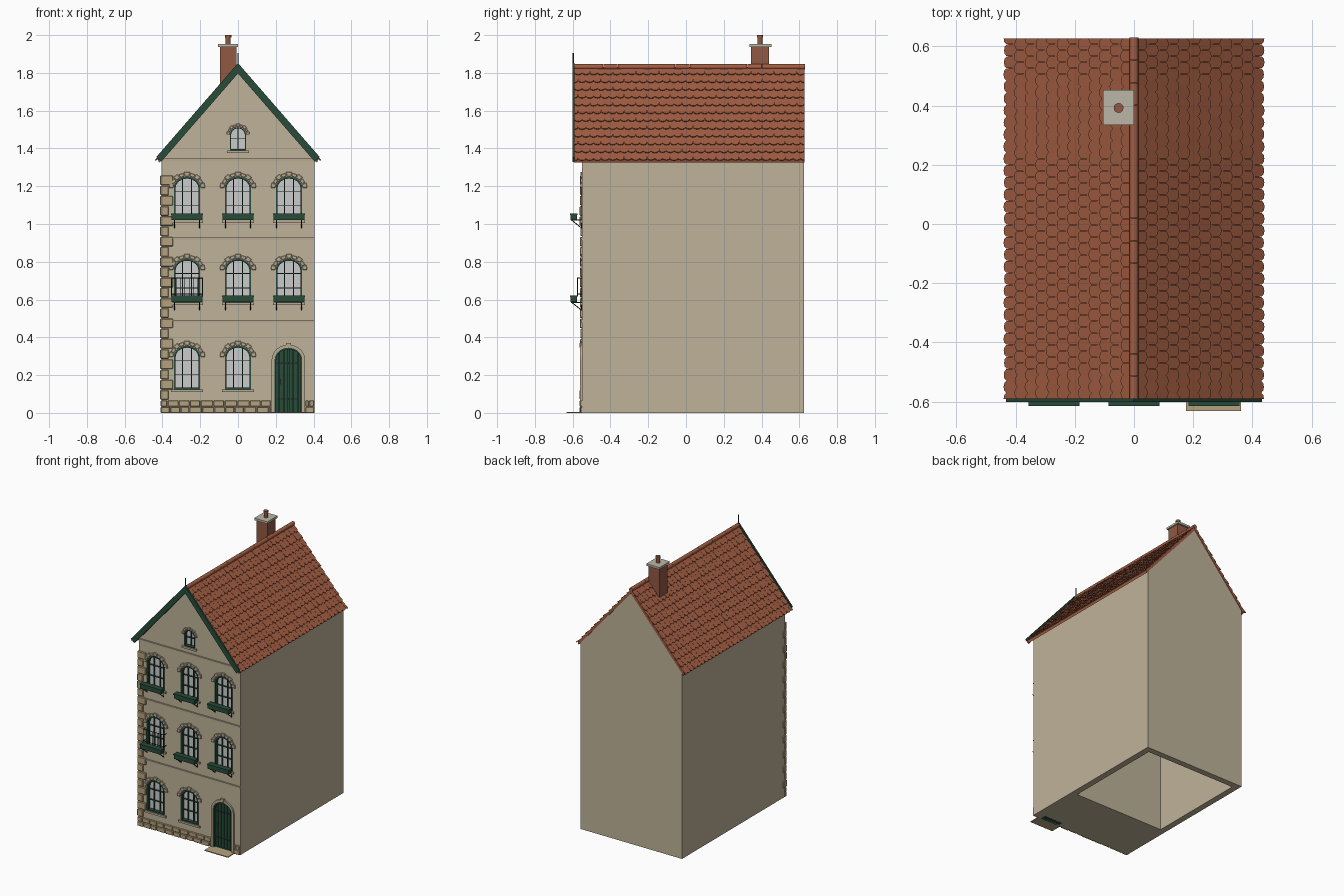
import bpy, bmesh, math, random
from mathutils import Vector, Matrix

if "Cube" in bpy.data.objects:
    bpy.data.objects.remove(bpy.data.objects["Cube"])

random.seed(4)
YF, YB, W = -0.55, 0.624, 0.405      # front wall, back wall, half width
SL = 1.15                            # roof slope


def material(name, c):
    m = bpy.data.materials.new(name)
    m.diffuse_color = (*c, 1)
    m.use_nodes = True
    m.node_tree.nodes["Principled BSDF"].inputs["Base Color"].default_value = m.diffuse_color
    return m


PLASTER = material("plaster", (0.52, 0.45, 0.32))
STONE = material("stone", (0.47, 0.36, 0.21))
TRIM = material("trim", (0.48, 0.41, 0.29))
GREEN = material("green_paint", (0.02, 0.07, 0.04))
IRON = material("iron", (0.02, 0.025, 0.025))
GLASS = material("glass", (0.62, 0.63, 0.65))
TILE = material("roof_tile", (0.36, 0.11, 0.055))
BRICK = material("brick", (0.28, 0.10, 0.055))
CAP = material("cap_stone", (0.5, 0.47, 0.38))


def finish(name, bm, mat, bevel=0, smooth=False):
    bmesh.ops.recalc_face_normals(bm, faces=bm.faces)
    me = bpy.data.meshes.new(name)
    bm.to_mesh(me)
    bm.free()
    ob = bpy.data.objects.new(name, me)
    bpy.context.collection.objects.link(ob)
    me.materials.append(mat)
    if bevel:
        b = ob.modifiers.new("bevel", "BEVEL")
        b.width, b.segments = bevel, 1
    if smooth:
        bpy.context.view_layer.objects.active = ob
        ob.select_set(True)
        bpy.ops.object.shade_smooth_by_angle(angle=math.radians(40))
        ob.select_set(False)
    return ob


def loft(bm, a, b):
    """Solid between two matching closed outlines."""
    a, b = [bm.verts.new(p) for p in a], [bm.verts.new(p) for p in b]
    bm.faces.new(a)
    bm.faces.new(b[::-1])
    for i in range(len(a)):
        j = (i + 1) % len(a)
        bm.faces.new((a[j], a[i], b[i], b[j]))


def prism(bm, pts, y0, y1):
    loft(bm, [(x, y0, z) for x, z in pts], [(x, y1, z) for x, z in pts])


def box(bm, x0, x1, y0, y1, z0, z1):
    prism(bm, [(x0, z0), (x1, z0), (x1, z1), (x0, z1)], y0, y1)


def rod(bm, p, q, r, seg=6):
    p, q = Vector(p), Vector(q)
    d = q - p
    m = Matrix.Translation((p + q) / 2) @ d.to_track_quat('Z', 'Y').to_matrix().to_4x4()
    bmesh.ops.create_cone(bm, cap_ends=True, segments=seg, radius1=r, radius2=r, depth=d.length, matrix=m)


def arch(cx, z0, w, top, rise, n=14):
    arc = [(cx + w * math.cos(math.pi * i / n), top - rise + rise * math.sin(math.pi * i / n)) for i in range(n + 1)]
    return [(cx - w, z0), (cx + w, z0)] + arc


def arch_z(dx, w, top, rise):
    return top - rise + rise * math.sqrt(max(0, 1 - (dx / w) ** 2))


def ring(bm, outer, inner, y0, y1):
    loops = [[bm.verts.new((x, y, z)) for x, z in pts]
             for pts, y in ((outer, y0), (inner, y0), (inner, y1), (outer, y1))]
    n = len(outer)
    for k in range(4):
        a, b = loops[k], loops[(k + 1) % 4]
        for i in range(n):
            bm.faces.new((a[i], a[(i + 1) % n], b[(i + 1) % n], b[i]))


# Openings: centre, sill, half width, top, rise, vertical bars, horizontal bars
windows = [(x, z, 0.07, z + 0.23, 0.06, 2, 2) for z in (0.125, 0.585, 1.02) for x in (-0.27, 0, 0.27)
           if not (z < 0.2 and x > 0.2)]
windows.append((0, 1.39, 0.042, 1.512, 0.04, 1, 1))
DOOR = (0.267, 0.0, 0.073, 0.345, 0.065)

# House body with recessed openings and the hollow base
bm = bmesh.new()
prism(bm, [(-W, 0), (W, 0), (W, 1.805 - SL * W), (0, 1.805), (-W, 1.805 - SL * W)], YF, YB)
body = finish("house_walls", bm, PLASTER)
bm = bmesh.new()
for w in windows:
    prism(bm, arch(*w[:5]), -0.65, -0.51)
prism(bm, arch(DOOR[0], -0.1, *DOOR[2:]), -0.65, -0.51)
box(bm, -0.36, 0.36, -0.155, 0.58, -0.1, 1.25)
cutter = finish("opening_cutter", bm, PLASTER)
cutter.hide_render = True
mod = body.modifiers.new("openings", "BOOLEAN")
mod.operation, mod.solver, mod.object = "DIFFERENCE", "EXACT", cutter
bpy.context.view_layer.objects.active = body
bpy.ops.object.modifier_apply(modifier=mod.name)
bpy.data.objects.remove(cutter)

# Windows: frames, bars, panes and the stone arches over them
frame, pane, stones, sills = (bmesh.new() for _ in range(4))


def arch_stones(cx, w, top, rise, count, size):
    def at(t, off):
        return (cx + (w + off) * math.cos(t), top - rise + (rise + off) * math.sin(t))
    for i in range(count):
        t0, t1 = (math.pi * (i + k) / count for k in (0.05, 0.95))
        o = size if i % 2 == 0 else size * 0.8
        prism(stones, [at(t0, 0.003), at(t0, o), at(t1, o), at(t1, 0.003)], -0.559, -0.54)


for cx, z0, w, top, rise, nv, nh in windows:
    f = w * 0.14
    ring(frame, arch(cx, z0, w, top, rise), arch(cx, z0 + f, w - f, top - f, rise - f), -0.554, -0.518)
    prism(pane, arch(cx, z0 + 0.004, w - 0.004, top - 0.004, rise - 0.004), -0.528, -0.512)
    for i in range(nv):
        dx = -w + 2 * w * (i + 1) / (nv + 1)
        box(frame, cx + dx - 0.002, cx + dx + 0.002, -0.54, -0.52, z0, arch_z(dx, w, top, rise) - 0.004)
    for i in range(nh):
        z = z0 + (top - z0) * (i + 1) / (nh + 1)
        box(frame, cx - w + 0.003, cx + w - 0.003, -0.54, -0.52, z - 0.002, z + 0.002)
    arch_stones(cx, w, top, rise, 9, 0.027 if w > 0.05 else 0.02)
    box(sills, cx - w - 0.015, cx + w + 0.015, -0.562, -0.54, z0 - 0.014, z0)
finish("window_frames", frame, GREEN)
finish("window_panes", pane, GLASS)
finish("arch_stones", stones, TRIM, 0.002)
finish("window_sills", sills, TRIM)

# Door with planks, surround, handle and step
cx, z0, w, top, rise = DOOR
bm = bmesh.new()
prism(bm, arch(cx, 0, w, top, rise), -0.53, -0.512)
ring(bm, arch(cx, 0, w, top, rise), arch(cx, 0.006, w - 0.008, top - 0.008, rise - 0.008), -0.554, -0.515)
for i in range(6):
    a, b = (-w + 2 * w * (i + k) / 6 for k in (0.08, 0.92))
    prism(bm, [(cx + a, 0.002), (cx + b, 0.002), (cx + b, arch_z(b, w, top, rise) - 0.003),
               (cx + a, arch_z(a, w, top, rise) - 0.003)], -0.538, -0.52)
finish("door", bm, GREEN)
bm = bmesh.new()
ring(bm, arch(cx, 0, w + 0.016, top + 0.016, rise + 0.016), arch(cx, 0, w, top, rise), -0.56, -0.54)
prism(bm, [(cx - 0.009, top), (cx + 0.009, top), (cx + 0.014, top + 0.026), (cx - 0.014, top + 0.026)], -0.565, -0.54)
finish("door_surround", bm, TRIM)
bm = bmesh.new()
rod(bm, (cx - 0.045, -0.548, 0.15), (cx - 0.045, -0.548, 0.18), 0.003)
for z in (0.07, 0.26):
    box(bm, cx - 0.062, cx + 0.055, -0.541, -0.53, z, z + 0.006)
finish("door_ironwork", bm, IRON)
bm = bmesh.new()
box(bm, 0.175, 0.362, -0.632, -0.55, 0, 0.006)
finish("door_step", bm, STONE)

# Stone plinth and corner quoins
bm = bmesh.new()
for z, shift in ((0, 0), (0.0335, 0.03)):
    for xa, xb in ((-W - 0.004, 0.176), (0.358, W)):
        x = xa
        while x < xb - 0.01:
            e = min(xb, x + random.uniform(0.045, 0.07) - (shift if x == xa else 0))
            box(bm, x, e - 0.003, random.uniform(-0.563, -0.559), -0.54, z, z + 0.0315)
            x = e
finish("plinth_stones", bm, STONE, 0.003)
bm = bmesh.new()
n = 22
for i in range(n):
    z = 0.07 + i * 1.19 / n
    wide = 0.068 if i % 2 else 0.045
    box(bm, -0.412, -0.412 + wide, random.uniform(-0.563, -0.559), -0.545 + (0 if i % 2 else 0.022), z, z + 0.051)
finish("corner_quoins", bm, STONE, 0.004)

# String courses
bm = bmesh.new()
for z in (0.478, 0.914, 1.332):
    box(bm, -W + 0.001, W - 0.001, -0.556, -0.54, z, z + 0.015)
    box(bm, -W + 0.001, W - 0.001, -0.56, -0.54, z + 0.009, z + 0.015)
finish("string_courses", bm, TRIM)

# Flower boxes on iron brackets, and the small railing
boxes, iron = bmesh.new(), bmesh.new()
for cx, z0, w, *_ in windows[2:8]:
    z = z0 + 0.002
    box(boxes, cx - 0.083, cx + 0.083, -0.612, -0.578, z, z + 0.034)
    box(boxes, cx - 0.086, cx + 0.086, -0.615, -0.575, z + 0.026, z + 0.034)
    for s in (-1, 1):
        x = cx + s * 0.066
        rod(iron, (x, -0.61, z - 0.002), (x, -0.55, z - 0.002), 0.0025)
        rod(iron, (x, -0.605, z - 0.002), (x, -0.555, z - 0.042), 0.0025)
        rod(iron, (x, -0.554, z), (x, -0.554, z - 0.046), 0.0025)
finish("flower_boxes", boxes, GREEN)
for z in (0.63, 0.715):
    rod(iron, (-0.352, -0.575, z), (-0.188, -0.575, z), 0.0025)
    for x in (-0.352, -0.188):
        rod(iron, (x, -0.577, z), (x, -0.548, z), 0.0025)
for i in range(8):
    x = -0.352 + 0.164 * i / 7
    rod(iron, (x, -0.575, 0.62), (x, -0.575, 0.716), 0.002)
finish("brackets_and_railing", iron, IRON)


# Roof deck, green bargeboards
def chevron(bm, top, low, xt, xl, y0, y1):
    for s in (-1, 1):
        prism(bm, [(0, low), (0, top), (s * xt, top - SL * xt), (s * xl, low - SL * xl)], y0, y1)


bm = bmesh.new()
chevron(bm, 1.83, 1.805, 0.424, 0.418, -0.592, 0.627)
finish("roof_deck", bm, TILE)
bm = bmesh.new()
chevron(bm, 1.852, 1.797, 0.432, 0.407, -0.602, -0.59)
finish("bargeboards", bm, GREEN)

# Overlapping round-ended tiles
bm = bmesh.new()
down = Vector((1, 0, -SL)).normalized()
norm = Vector((SL, 0, 1)).normalized()
rows, cols, ya, yb = 12, 30, -0.591, 0.627
pitch, h = 0.655 / rows, (yb - ya) / cols / 2
shape = [(-0.97, 0), (-0.97, 0.86), (-0.6, 1.02), (0, 1.08), (0.6, 1.02), (0.97, 0.86), (0.97, 0)]
for s in (-1, 1):
    for r in range(rows):
        for c in range(cols + r % 2):
            yc = ya + h * (2 * c + 1 - r % 2)
            lift = random.uniform(0.008, 0.011)
            lo, hi = [], []
            for u, v in shape:
                p = Vector((0, 0, 1.83)) + down * pitch * (r + v) + norm * lift * min(v, 1)
                p.y = min(yb, max(ya, yc + u * h))
                q = p - norm * 0.006
                hi.append((s * p.x, p.y, p.z))
                lo.append((s * q.x, q.y, q.z))
            loft(bm, hi, lo)
finish("roof_tiles", bm, TILE)
bm = bmesh.new()
for i in range(16):
    y = -0.59 + i * 1.22 / 16
    rod(bm, (0, y, 1.832), (0, y + 0.0755, 1.832), 0.0145, 12)
finish("ridge_tiles", bm, TILE, smooth=True)
bm = bmesh.new()
rod(bm, (0, -0.597, 1.84), (0, -0.597, 1.905), 0.003)
finish("finial", bm, IRON)

# Chimney
bm = bmesh.new()
box(bm, -0.095, -0.008, 0.345, 0.44, 1.68, 1.94)
finish("chimney_stack", bm, BRICK)
bm = bmesh.new()
box(bm, -0.105, 0, 0.335, 0.452, 1.938, 1.953)
finish("chimney_cap", bm, CAP)
bm = bmesh.new()
rod(bm, (-0.052, 0.392, 1.95), (-0.052, 0.392, 1.996), 0.013, 16)
rod(bm, (-0.052, 0.392, 1.988), (-0.052, 0.392, 2.0), 0.0165, 16)
finish("chimney_pot", bm, BRICK, smooth=True)
